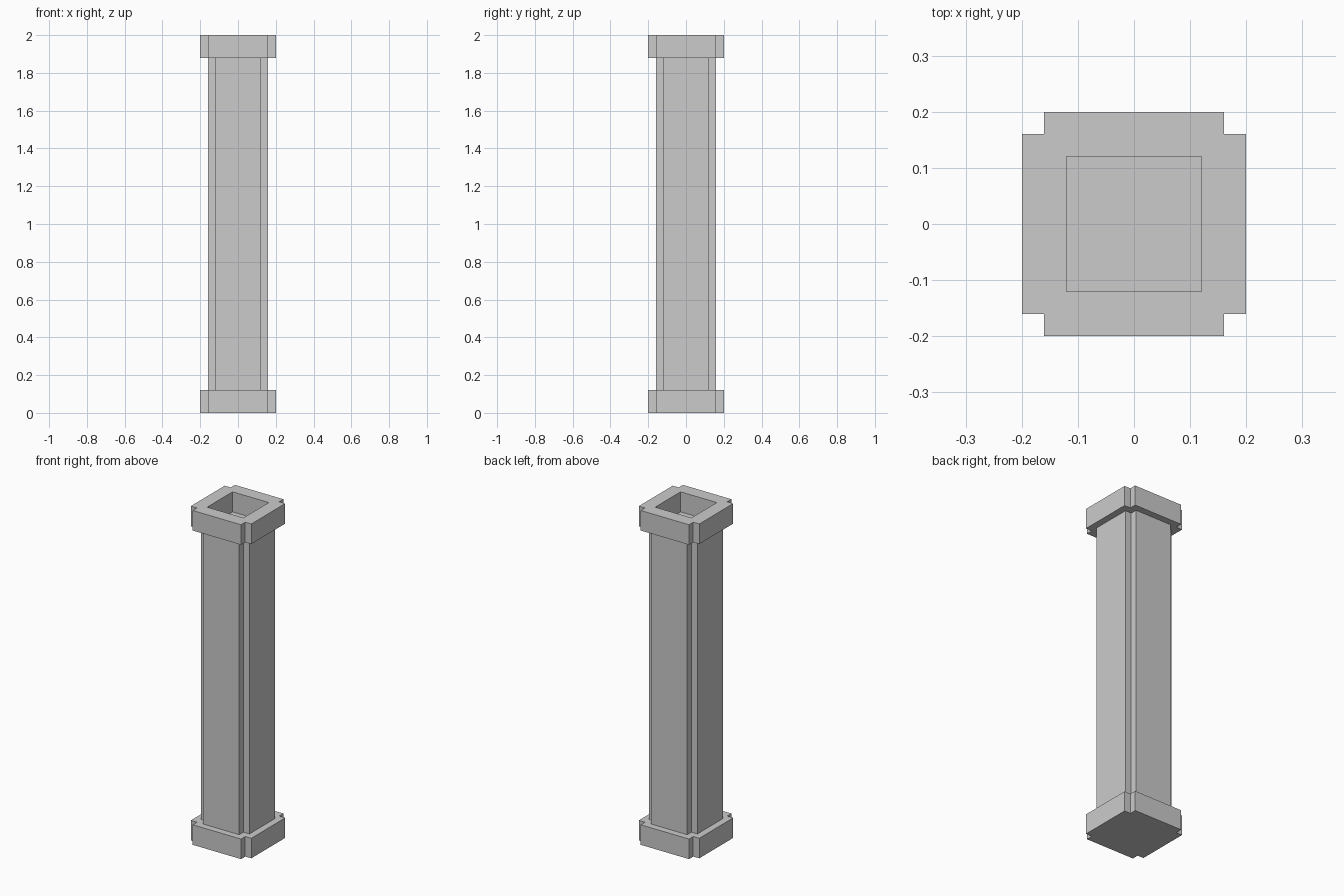
import bpy
import bmesh

if "Cube" in bpy.data.objects:
    bpy.data.objects.remove(bpy.data.objects["Cube"])

NOTCH = 0.04   # size of the square cut in every corner
HOLE = 0.12    # half width of the square socket in the top


def section(half, square=False):
    """Counter-clockwise square outline with notched corners (or a plain square)."""
    inner = half if square else half - NOTCH
    corner = [(half, inner), (inner, inner), (inner, half)]
    pts = []
    for _ in range(4):
        pts += corner
        corner = [(-y, x) for x, y in corner]
    return pts


def loft(name, rings, cap_start=False, cap_end=False):
    """Skin a stack of (half width, z, square) outlines."""
    bm = bmesh.new()
    loops = [[bm.verts.new((x, y, z)) for x, y in section(half, square)]
             for half, z, square in rings]
    for a, b in zip(loops, loops[1:]):
        for i in range(len(a)):
            j = (i + 1) % len(a)
            bm.faces.new((a[i], a[j], b[j], b[i]))
    if cap_start:
        bm.faces.new(loops[0][::-1])
    if cap_end:
        bm.faces.new(loops[-1])
    bmesh.ops.remove_doubles(bm, verts=bm.verts[:], dist=1e-5)
    mesh = bpy.data.meshes.new(name)
    bm.to_mesh(mesh)
    bm.free()
    obj = bpy.data.objects.new(name, mesh)
    bpy.context.collection.objects.link(obj)
    return obj


# Solid foot with a ledge around the shaft
loft("base", [(0.20, 0.0, False), (0.20, 0.12, False), (0.16, 0.12, False)],
     cap_start=True)

# Notched shaft
loft("shaft", [(0.16, 0.12, False), (0.16, 1.88, False)])

# Top collar with a shallow square socket
loft("capital", [(0.16, 1.88, False), (0.20, 1.88, False), (0.20, 2.0, False),
                 (HOLE, 2.0, True), (HOLE, 1.88, True)],
     cap_end=True)
